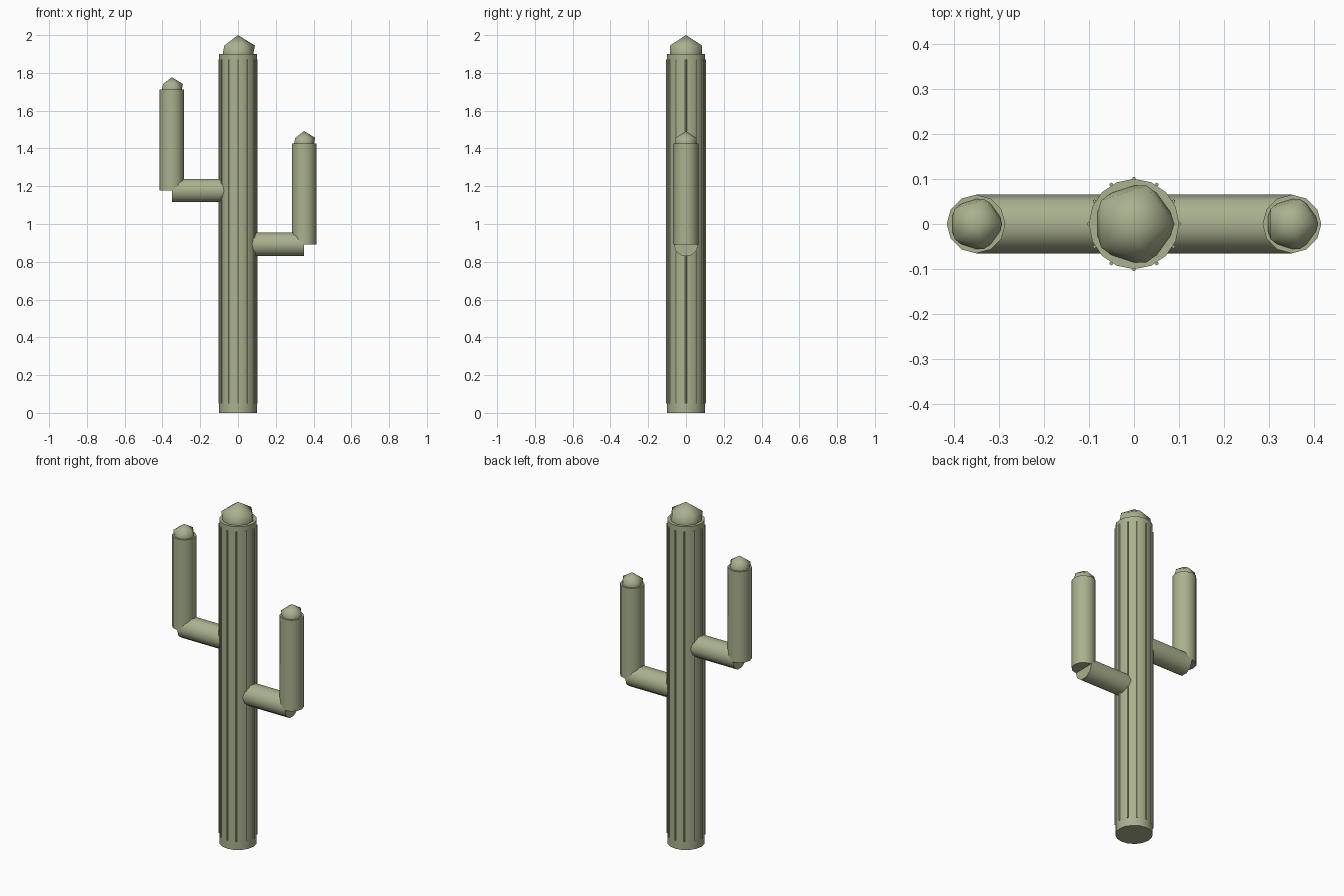
import bpy
from math import radians, pi, sin, cos

if "Cube" in bpy.data.objects:
    bpy.data.objects.remove(bpy.data.objects["Cube"])

green = bpy.data.materials.new("cactus_green")
green.diffuse_color = (0.40, 0.44, 0.27, 1)
green.use_nodes = True
green.node_tree.nodes["Principled BSDF"].inputs["Base Color"].default_value = green.diffuse_color


def finish(name):
    obj = bpy.context.object
    obj.name = name
    obj.data.materials.append(green)
    bpy.ops.object.shade_smooth_by_angle(angle=radians(45))
    return obj


def cylinder(name, sides, radius, length, center, rot=(0, 0, 0)):
    bpy.ops.mesh.primitive_cylinder_add(vertices=sides, radius=radius, depth=length,
                                        location=center, rotation=rot)
    return finish(name)


def cap(name, radius, center):
    bpy.ops.mesh.primitive_ico_sphere_add(subdivisions=1, radius=radius, location=center)
    return finish(name)


# Trunk with faceted tip
cylinder("trunk", 16, 0.10, 1.90, (0, 0, 0.95))
cap("trunk_tip", 0.10, (0, 0, 1.90))

# Thin vertical ribs around the trunk
for i in range(12):
    a = i * pi / 6
    cylinder(f"rib_{i + 1}", 6, 0.004, 1.82, (0.101 * cos(a), 0.101 * sin(a), 0.96))

# Two arms: horizontal stub, upright and tip
ARM_R, REACH, UPRIGHT = 0.065, 0.35, 0.535
for side, sign, z in (("left", -1, 1.177), ("right", 1, 0.892)):
    cylinder(f"{side}_arm_stub", 10, ARM_R, 0.30, (sign * (REACH - 0.15), 0, z),
             (0, radians(90), 0))
    cylinder(f"{side}_arm_upright", 12, ARM_R, UPRIGHT, (sign * REACH, 0, z + UPRIGHT / 2))
    cap(f"{side}_arm_tip", ARM_R, (sign * REACH, 0, z + UPRIGHT))
